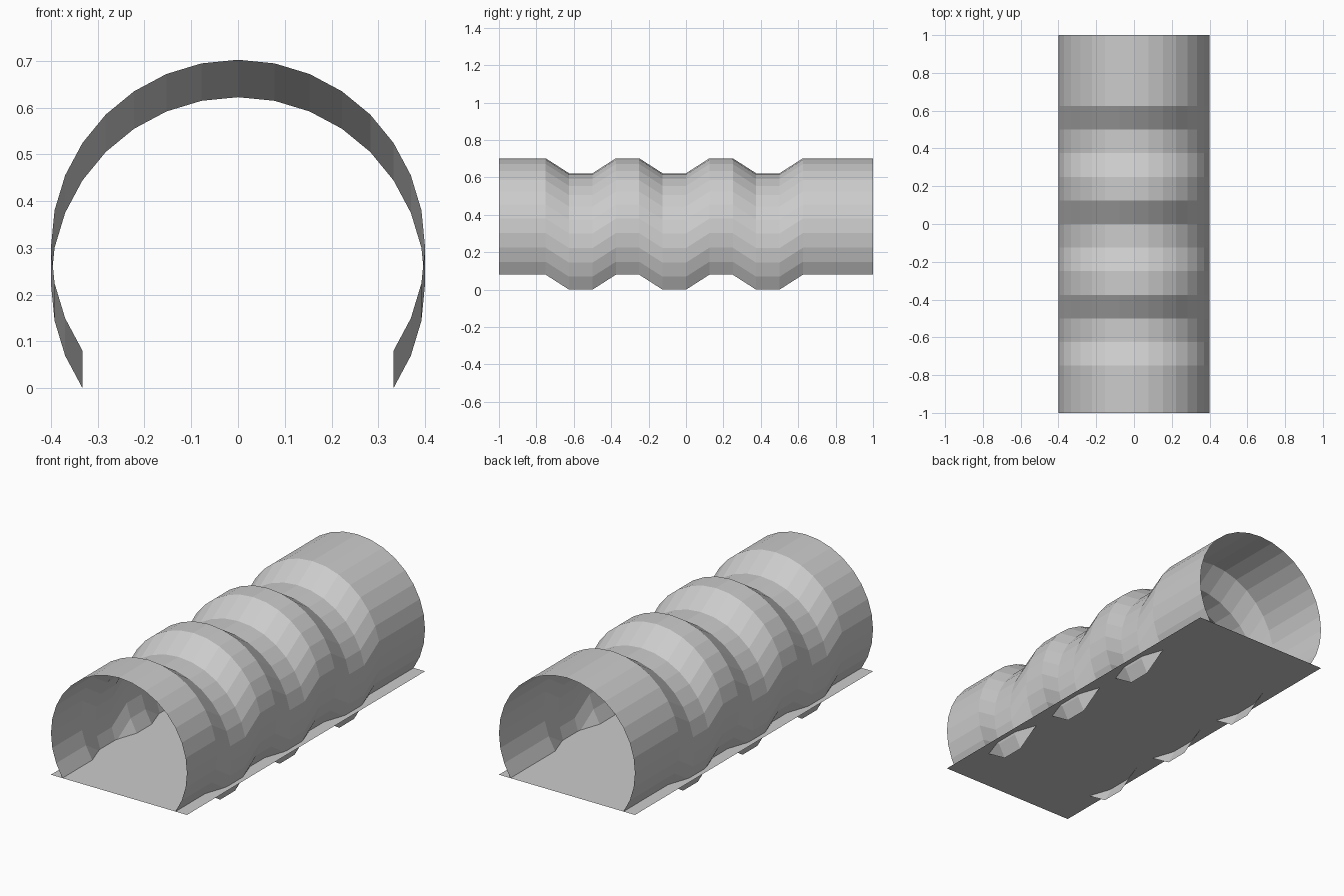
import bpy, bmesh, math

if "Cube" in bpy.data.objects:
    bpy.data.objects.remove(bpy.data.objects["Cube"])

RADIUS, CENTRE_Z, DIP = 0.4, 0.3022, 0.08
STEP = math.radians(11.25)
SPAN = 11  # facets on each side of the crown


def add_object(name, bm):
    mesh = bpy.data.meshes.new(name)
    bm.to_mesh(mesh)
    bm.free()
    obj = bpy.data.objects.new(name, mesh)
    bpy.context.collection.objects.link(obj)
    return obj


# Tunnel shell: open 32-sided arc lofted along y, with three sunken bands
stations = [(-1, 0)]
for start in (-0.75, -0.25, 0.25):
    stations += [(start, 0), (start + 0.125, DIP),
                 (start + 0.25, DIP), (start + 0.375, 0)]
stations.append((1, 0))

bm = bmesh.new()
rings = []
for y, drop in stations:
    rings.append([bm.verts.new((RADIUS * math.sin(i * STEP), y,
                                CENTRE_Z - drop + RADIUS * math.cos(i * STEP)))
                  for i in range(-SPAN, SPAN + 1)])
for a, b in zip(rings, rings[1:]):
    for i in range(2 * SPAN):
        bm.faces.new((a[i], b[i], b[i + 1], a[i + 1])).normal_update()
# Make all normals point outward from the tunnel axis
crown = rings[0][SPAN].link_faces[0]
if crown.normal.z < 0:
    bmesh.ops.reverse_faces(bm, faces=bm.faces[:])
add_object("tunnel_shell", bm)

# Floor: flat sheet level with the lower edge of the undipped shell
floor_z = CENTRE_Z + RADIUS * math.cos(SPAN * STEP)
bm = bmesh.new()
bm.faces.new([bm.verts.new((x, y, floor_z))
              for x, y in ((-0.4, -1), (0.4, -1), (0.4, 1), (-0.4, 1))])
add_object("floor", bm)
